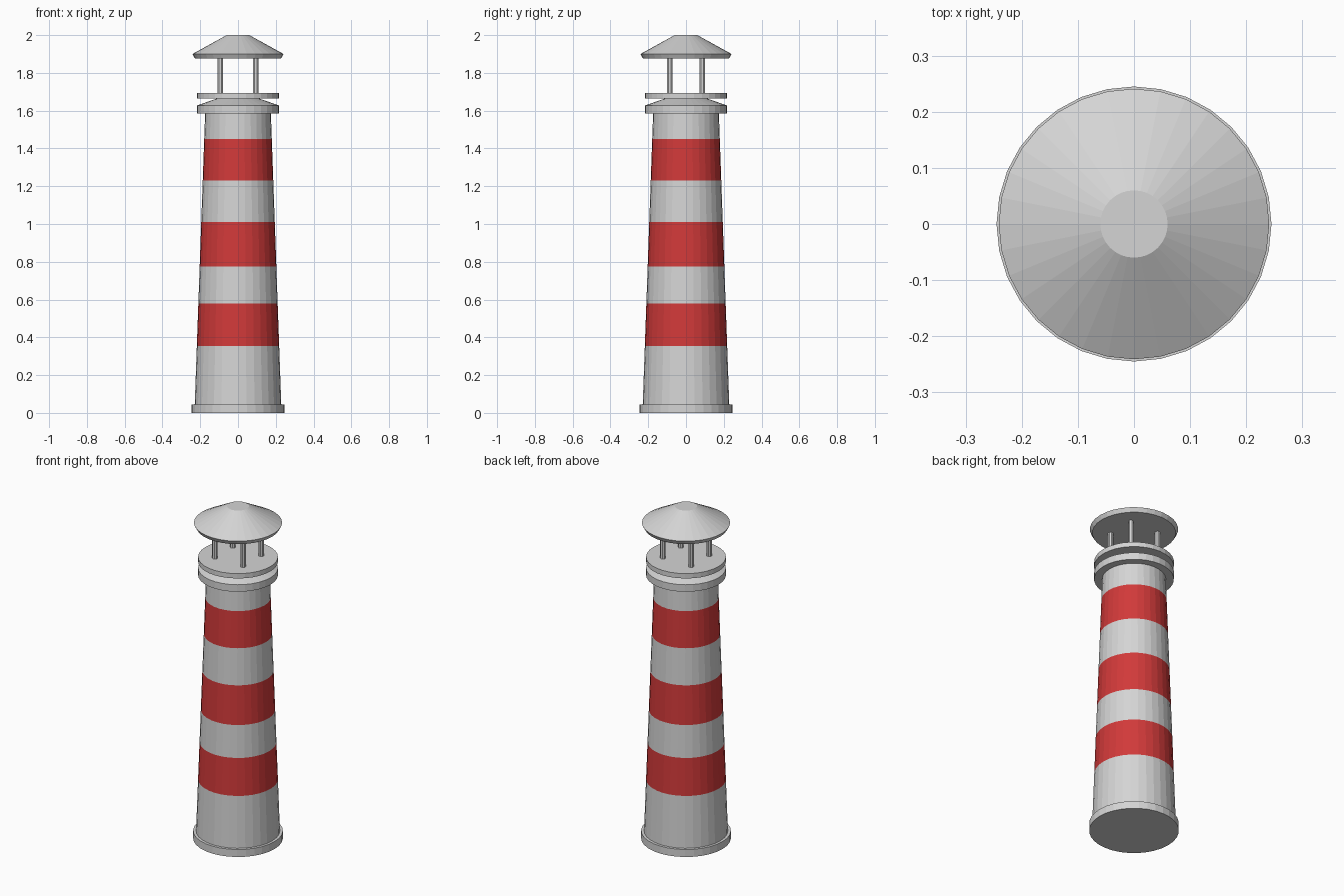
import bpy, bmesh, math

if "Cube" in bpy.data.objects:
    bpy.data.objects.remove(bpy.data.objects["Cube"])


def material(name, rgb):
    m = bpy.data.materials.new(name)
    m.diffuse_color = (*rgb, 1.0)
    m.use_nodes = True
    m.node_tree.nodes["Principled BSDF"].inputs["Base Color"].default_value = m.diffuse_color
    return m


GREY = material("pale grey", (0.66, 0.66, 0.66))
RED = material("stripe red", (0.64, 0.042, 0.042))


def lathe(name, profile, sides=32, centre=(0, 0), turn=0.0):
    """Closed turned solid from (radius, z) rings, bottom to top."""
    bm = bmesh.new()
    rings = []
    for r, z in profile:
        rings.append([bm.verts.new((centre[0] + r * math.cos(turn + 2 * math.pi * i / sides),
                                    centre[1] + r * math.sin(turn + 2 * math.pi * i / sides), z))
                      for i in range(sides)])
    for a, b in zip(rings, rings[1:]):
        for i in range(sides):
            j = (i + 1) % sides
            bm.faces.new((a[i], a[j], b[j], b[i]))
    bm.faces.new(rings[0][::-1])
    bm.faces.new(rings[-1])
    mesh = bpy.data.meshes.new(name)
    bm.to_mesh(mesh)
    bm.free()
    mesh.materials.append(GREY)
    obj = bpy.data.objects.new(name, mesh)
    bpy.context.collection.objects.link(obj)
    return obj


# Foot ring
lathe("base_plinth", [(0.245, 0), (0.245, 0.045)])

# Tapered tower with rings cut at the stripe edges
stripes = [(0.355, 0.58), (0.775, 1.01), (1.23, 1.45)]
z0, z1, r0, r1 = 0.045, 1.585, 0.229, 0.174
heights = [z0] + [z for s in stripes for z in s] + [z1]
tower = lathe("tower", [(r0 + (r1 - r0) * (z - z0) / (z1 - z0), z) for z in heights])
tower.data.materials.append(RED)
for p in tower.data.polygons:
    if any(lo < p.center.z < hi for lo, hi in stripes):
        p.material_index = 1

# Gallery: lower collar with sloped top, then the lantern floor
lathe("gallery_collar", [(0.218, 1.585), (0.218, 1.627), (0.11, 1.665)])
lathe("lantern_floor", [(0.218, 1.665), (0.218, 1.694)])

# Four lantern posts
for sx in (-1, 1):
    for sy in (-1, 1):
        lathe("lantern_post", [(0.015, 1.69), (0.015, 1.88)], sides=8,
              centre=(sx * 0.094, sy * 0.086), turn=math.pi / 8)

# Conical roof with bevelled rim and flat tip
lathe("roof", [(0.228, 1.876), (0.241, 1.9), (0.06, 2.0)])
